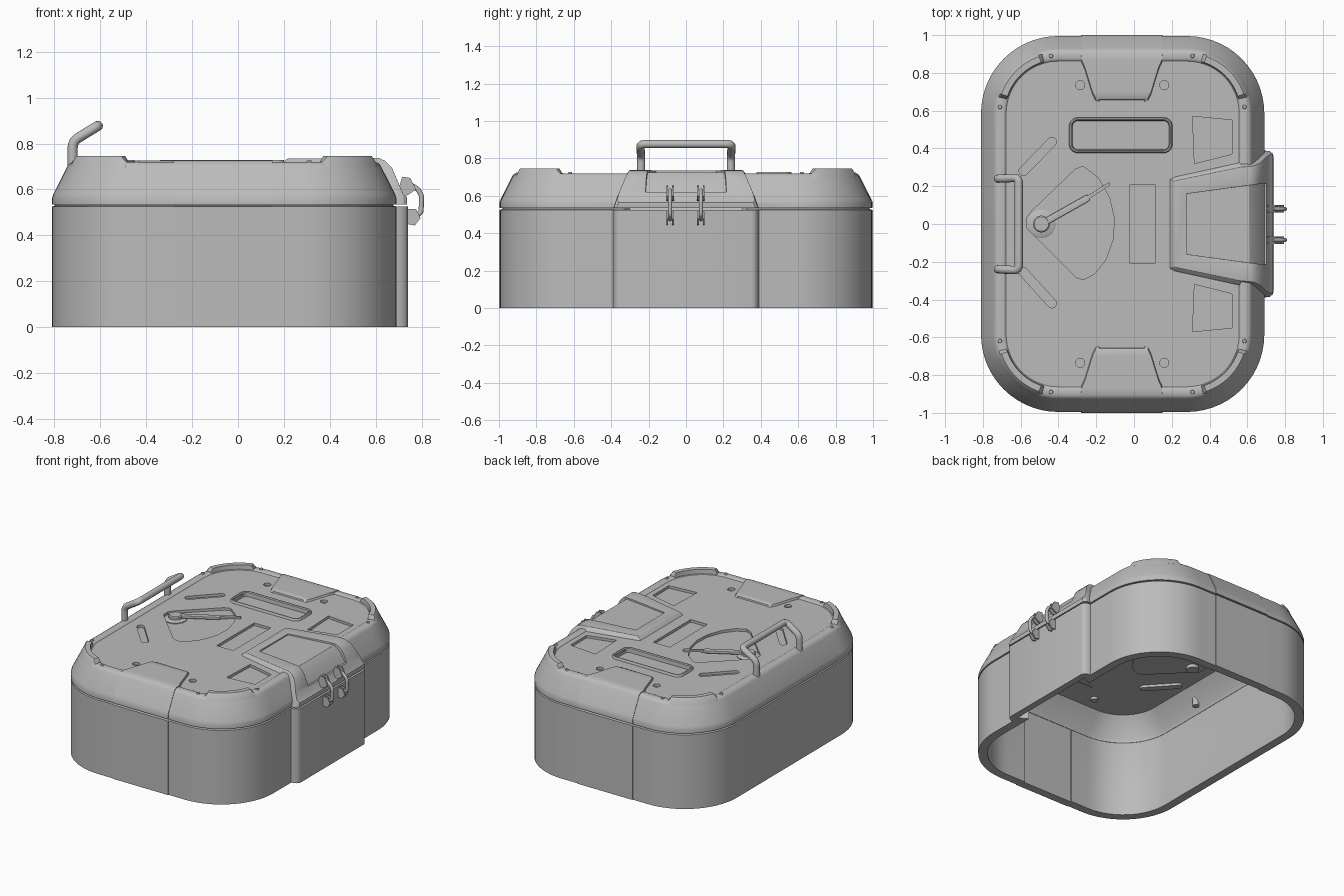
import bpy, bmesh, math
from mathutils import Vector

cube = bpy.data.objects.get("Cube")
if cube:
    bpy.data.objects.remove(cube, do_unlink=True)

GREY = (0.5, 0.5, 0.5, 1)
metal = bpy.data.materials.new("grey_metal")
metal.use_nodes = True
metal.diffuse_color = GREY
metal.node_tree.nodes["Principled BSDF"].inputs["Base Color"].default_value = GREY

CX, HX, HY, RAD = -0.06, 0.75, 0.995, 0.41


def rounded(inset, z, cx=CX, cy=0, hx=HX, hy=HY, rad=RAD, n=14):
    """Rounded rectangle ring at height z."""
    r, pts = rad - inset, []
    for q, (sx, sy) in enumerate([(1, 1), (-1, 1), (-1, -1), (1, -1)]):
        for i in range(n + 1):
            a = math.pi / 2 * (q + i / n)
            pts.append((cx + sx * (hx - rad) + r * math.cos(a),
                        cy + sy * (hy - rad) + r * math.sin(a), z))
    return pts


def add_loft(bm, rings, loop=False):
    """Skin rings of equal length; cap the ends or join last to first."""
    vs = [[bm.verts.new(p) for p in ring] for ring in rings]
    pairs = list(zip(vs, vs[1:])) + ([(vs[-1], vs[0])] if loop else [])
    for a, b in pairs:
        for i in range(len(a)):
            j = (i + 1) % len(a)
            bm.faces.new((a[i], a[j], b[j], b[i]))
    if not loop:
        bm.faces.new(vs[0][::-1])
        bm.faces.new(vs[-1])


def finish(name, bm, bevel=0, cutters=(), angle=35):
    bmesh.ops.recalc_face_normals(bm, faces=bm.faces)
    me = bpy.data.meshes.new(name)
    bm.to_mesh(me)
    bm.free()
    me.materials.append(metal)
    ob = bpy.data.objects.new(name, me)
    bpy.context.collection.objects.link(ob)
    for cutter in cutters:
        mod = ob.modifiers.new("cut", 'BOOLEAN')
        mod.operation, mod.solver, mod.object = 'DIFFERENCE', 'EXACT', cutter
    if bevel:
        mod = ob.modifiers.new("bevel", 'BEVEL')
        mod.width, mod.segments, mod.limit_method = bevel, 3, 'ANGLE'
        mod.angle_limit = math.radians(30)
    bpy.ops.object.select_all(action='DESELECT')
    ob.select_set(True)
    bpy.context.view_layer.objects.active = ob
    for mod in list(ob.modifiers):
        bpy.ops.object.modifier_apply(modifier=mod.name)
    bpy.ops.object.shade_smooth_by_angle(angle=math.radians(angle))
    return ob


def loft(name, rings, loop=False, **kw):
    bm = bmesh.new()
    add_loft(bm, rings, loop)
    return finish(name, bm, **kw)


def flat(pts, z):
    return [(x, y, z) for x, y in pts]


def slot(a, b, r, n=8):
    """Stadium outline between two points."""
    a, b = Vector(a), Vector(b)
    base = math.atan2(b.y - a.y, b.x - a.x)
    pts = []
    for c, start in ((b, base - math.pi / 2), (a, base + math.pi / 2)):
        for i in range(n + 1):
            t = start + math.pi * i / n
            pts.append((c.x + r * math.cos(t), c.y + r * math.sin(t)))
    return pts


def disc(x, y, r, n=20):
    return [(x + r * math.cos(math.tau * i / n), y + r * math.sin(math.tau * i / n)) for i in range(n)]


def tube(name, pts, r, fillet):
    """Round bar along a path with softened corners."""
    pts = [Vector(p) for p in pts]
    path = [pts[0]]
    for p, c, q in zip(pts, pts[1:], pts[2:]):
        s, e = c + (p - c).normalized() * fillet, c + (q - c).normalized() * fillet
        path += [s.lerp(c, t / 6).lerp(c.lerp(e, t / 6), t / 6) for t in range(7)]
    path.append(pts[-1])
    cu = bpy.data.curves.new(name, 'CURVE')
    cu.dimensions, cu.bevel_depth, cu.bevel_resolution, cu.use_fill_caps = '3D', r, 4, True
    sp = cu.splines.new('POLY')
    sp.points.add(len(path) - 1)
    for pt, co in zip(sp.points, path):
        pt.co = (*co, 1)
    tmp = bpy.data.objects.new(name + "_path", cu)
    bpy.context.collection.objects.link(tmp)
    bm = bmesh.new()
    bm.from_mesh(tmp.to_mesh())
    bpy.data.objects.remove(tmp, do_unlink=True)
    return finish(name, bm, angle=50)


# Hollow behind the latch bulge and the straps
bm = bmesh.new()
add_loft(bm, [[(x, -w, -.1), (x, w, -.1), (x, w, z), (x, -w, z)] for x, z, w in
              [(.24, .70, .20), (.61, .70, .285), (.65, .65, .31), (.695, .55, .335)]])
for s in (1, -1):
    box = [(-.26, s * .85), (.13, s * .85), (.13, s * .942), (-.26, s * .942)]
    add_loft(bm, [flat(box, -.1), flat(box, .533)])
cavity = finish("cavity_cutter", bm)

# Lower wall, open underneath
loft("body_wall", [rounded(i, z) for i, z in
     [(0, 0), (0, .525), (.014, .53), (.014, .54), (.05, .54), (.06, .525), (.06, 0)]],
     loop=True, cutters=[cavity])

# Pocket outlines sunk into the lid
fan = [(-.57, .03), (-.54, .07), (-.31, .29), (-.27, .305), (-.19, .245), (-.13, .14), (-.105, .03),
       (-.11, -.08), (-.15, -.19), (-.21, -.265), (-.27, -.295), (-.31, -.28), (-.54, -.05), (-.57, -.02)]
side = [(.31, .57), (.52, .55), (.52, .37), (.32, .32)]
pockets = [fan, side, [(x, -y) for x, y in side],
           [(-.02, -.21), (.11, -.21), (.11, .21), (-.02, .21)],
           slot((-.585, .28), (-.435, .435), .024), slot((-.585, -.255), (-.435, -.42), .024),
           [p[:2] for p in rounded(0, 0, -.07, .47, .255, .078, .035, 5)]]
pockets += [disc(x, s * .735, .024) for s in (1, -1) for x in (-.285, .16)]
bm = bmesh.new()
for p in pockets:
    add_loft(bm, [flat(p, .694), flat(p, .8)])
pocket_cut = finish("pocket_cutter", bm)

# Lid shell with sloped, softened shoulders
loft("lid", [rounded(i, z) for i, z in
     [(.155, .685), (.06, .56), (.055, .535), (0, .535), (0, .562), (.006, .58), (.066, .698),
      (.074, .711), (.085, .718), (.1, .72), (.12, .72), (.127, .717), (.133, .712)]],
     cutters=[pocket_cut, cavity])

# Raised frame around the long window
win = dict(cx=-.07, cy=.47, hx=.275, hy=.096, rad=.05)
loft("window_frame", [rounded(i, z, **win) for i, z in
     [(0, .70), (.002, .722), (.006, .728), (.013, .728), (.018, .722), (.02, .694)]], loop=True)

# Raised corner guards with sloped ends
bm = bmesh.new()
for sx in (1, -1):
    for sy in (1, -1):
        rings = []
        for k in range(17):
            a = math.radians(15 + 60 * k / 16)
            top = .716 if k in (0, 16) else .746
            rings.append([(CX + sx * (HX - RAD + (RAD - i) * math.cos(a)),
                           sy * (HY - RAD + (RAD - i) * math.sin(a)), min(z, top))
                          for i, z in [(.066, .698), (.084, .738), (.092, .746), (.125, .746), (.13, .70)]])
        add_loft(bm, rings)
finish("corner_guards", bm)

# Front and rear straps over wall and lid
strap = [(1, .537, .215), (1, .565, .215), (.99, .585, .215), (.93, .704, .215), (.92, .717, .215),
         (.905, .725, .215), (.87, .726, .213), (.83, .726, .195), (.70, .726, .155), (.67, .726, .14),
         (.658, .722, .12), (.653, .70, .115)]
for label, s in (("front", -1), ("rear", 1)):
    loft(label + "_lid_strap", [[(CX - .005 - w, s * y, z), (CX - .005 + w, s * y, z),
         (CX - .005 + w, s * (y - .02), z - .02 * (z > .57)), (CX - .005 - w, s * (y - .02), z - .02 * (z > .57))]
         for y, z, w in strap])
    outline = [(-.28, s * .98), (.15, s * .98), (.15, s), (-.28, s)]
    loft(label + "_wall_strap", [flat(outline, 0), flat(outline, .525)])

# Latch side: thickened wall and hood on the lid
half = [(.64, .395), (.69, .39), (.71, .386), (.727, .378), (.737, .365), (.74, .35)]
wall = [(x, -y) for x, y in half] + half[::-1]
loft("latch_wall", [flat(wall, 0), flat(wall, .525)], cutters=[cavity])
hood_cut = loft("hood_cutter", [[(x, -w, lo), (x, w, lo), (x, w, .9), (x, -w, .9)] for x, lo, w in
                [(.28, .726, .16), (.61, .726, .205), (.65, .69, .21), (.69, .62, .215), (.8, .62, .22)]])
hood = [(.19, .70, .712, .245, .235), (.215, .70, .734, .26, .228), (.56, .69, .738, .345, .30),
        (.615, .56, .736, .365, .305), (.64, .535, .725, .375, .31), (.67, .535, .695, .385, .325),
        (.70, .535, .625, .388, .355), (.72, .535, .58, .386, .368), (.737, .535, .565, .37, .36)]
loft("latch_hood", [[(x, -b, lo), (x, b, lo), (x, t, hi), (x, -t, hi)] for x, lo, hi, b, t in hood],
     cutters=[hood_cut, cavity], bevel=.012)
for cutter in (cavity, pocket_cut, hood_cut):
    bpy.data.objects.remove(cutter, do_unlink=True)

# Two latches
upper = [(.69, .57), (.715, .655), (.75, .65), (.775, .60), (.74, .575)]
lower = [(.735, .515), (.735, .45), (.77, .443), (.795, .475), (.775, .515)]
for label, y in (("left", .08), ("right", -.085)):
    bm = bmesh.new()
    for poly in (upper, lower):
        for off in (-.02, .01):
            add_loft(bm, [[(x, y + off + w, z) for x, z in poly] for w in (0, .01)])
    finish(label + "_latch_cheeks", bm)
    tube(label + "_latch_link", [(.735, y, .63), (.785, y, .60), (.80, y, .57), (.797, y, .50), (.76, y, .475)],
         .011, .01)

# Carry handle, legs passing through the lid
tube("carry_handle", [(-.72, -.24, .57), (-.72, -.24, .81), (-.61, -.245, .877),
                      (-.61, .245, .877), (-.72, .24, .81), (-.72, .24, .57)], .022, .03)

# Pivot hub, lever and inner spindle
loft("hub_base", [flat(disc(-.49, 0, r), z) for r, z in [(.075, .68), (.075, .70), (.065, .706)]])
loft("hub", [flat(disc(-.49, 0, r), z) for r, z in [(.045, .69), (.045, .722), (.038, .728)]])
arm = slot((-.49, 0), (-.25, .135), .018)
loft("lever", [flat(arm, .708), flat(arm, .727)], bevel=.004)
tip = slot((-.26, .13), (-.135, .21), .009)
loft("lever_tip", [flat(tip, .712), flat(tip, .727)])
loft("inner_spindle", [flat(disc(-.49, 0, .04), .645), flat(disc(-.49, 0, .04), .69)])

# Underside bosses beneath the pockets
bm = bmesh.new()
for p in pockets:
    add_loft(bm, [flat(p, .668), flat(p, .688)])
finish("underside_bosses", bm)

# Bolt heads
bm = bmesh.new()
for s in (1, -1):
    for x, y in [(-.44, .89), (.31, .89), (-.71, .62), (.585, .62)]:
        add_loft(bm, [flat(disc(x, s * y, r), z) for r, z in [(.011, .70), (.011, .724), (.009, .727)]])
finish("bolt_heads", bm)
